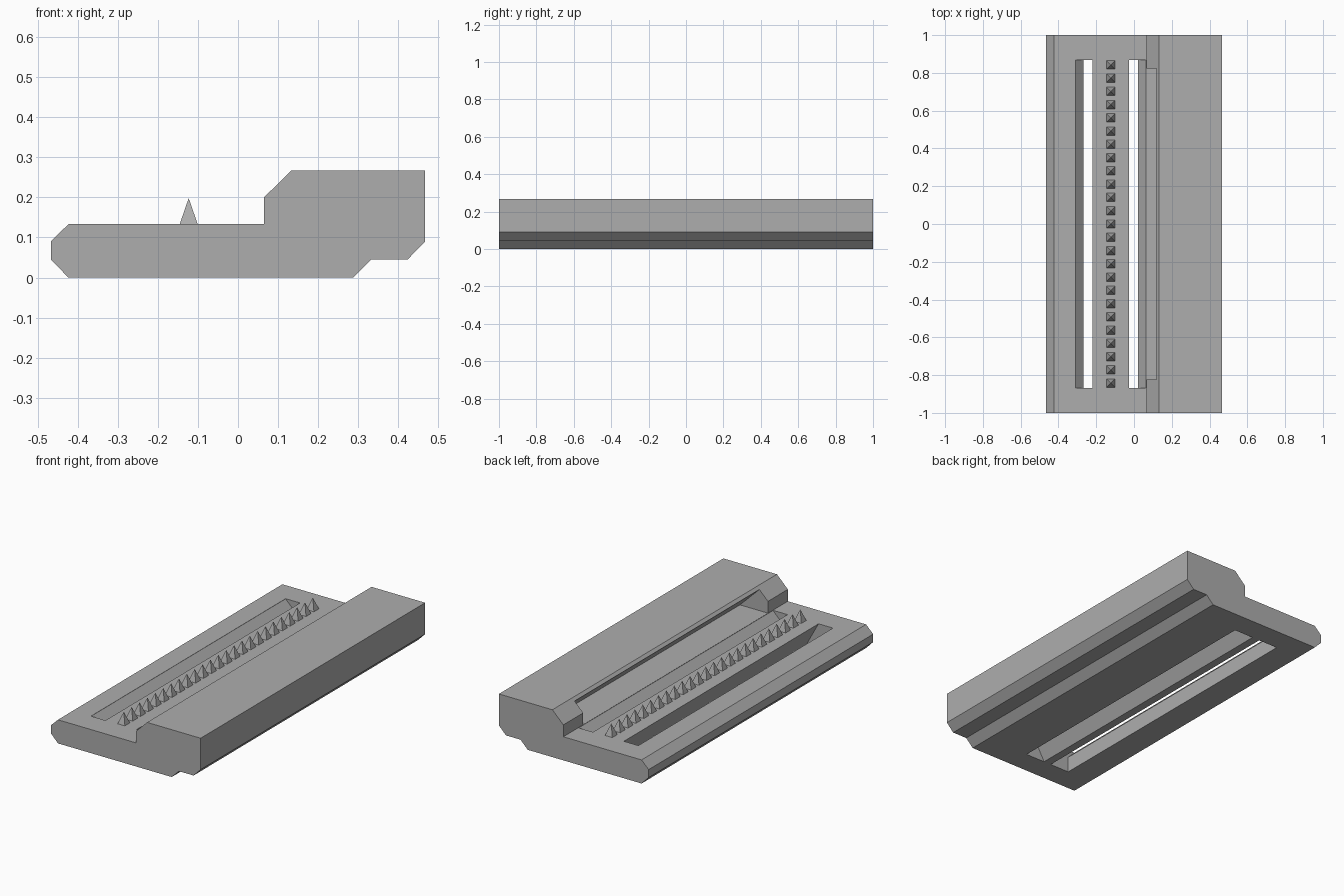
import bpy, bmesh

cube = bpy.data.objects.get("Cube")
if cube:
    bpy.data.objects.remove(cube, do_unlink=True)

grey = bpy.data.materials.new("plain_grey")
grey.use_nodes = True
GREY = (0.42, 0.42, 0.42, 1)
grey.diffuse_color = GREY
grey.node_tree.nodes["Principled BSDF"].inputs["Base Color"].default_value = GREY


def finish(bm, name):
    bmesh.ops.recalc_face_normals(bm, faces=bm.faces)
    mesh = bpy.data.meshes.new(name)
    bm.to_mesh(mesh)
    bm.free()
    mesh.materials.append(grey)
    obj = bpy.data.objects.new(name, mesh)
    bpy.context.collection.objects.link(obj)
    return obj


def extrude_profile(name, profile, half_length):
    """Extrude an (x, z) outline along y, centred on y = 0."""
    bm = bmesh.new()
    face = bm.faces.new([bm.verts.new((x, -half_length, z)) for x, z in profile])
    moved = bmesh.ops.extrude_face_region(bm, geom=[face])["geom"]
    verts = [v for v in moved if isinstance(v, bmesh.types.BMVert)]
    bmesh.ops.translate(bm, verts=verts, vec=(0, 2 * half_length, 0))
    return finish(bm, name)


def cut(target, cutter):
    cutter.hide_render = True
    mod = target.modifiers.new("cut", "BOOLEAN")
    mod.operation = "DIFFERENCE"
    mod.solver = "EXACT"
    mod.object = cutter
    bpy.context.view_layer.objects.active = target
    bpy.ops.object.modifier_apply(modifier=mod.name)
    bpy.data.objects.remove(cutter, do_unlink=True)


# Main bar with the raised block on its left side
DECK = 0.133
body = extrude_profile("body", [
    (-0.467, 0.045), (-0.423, 0), (0.287, 0), (0.332, 0.045),
    (0.423, 0.045), (0.467, 0.09), (0.467, 0.267), (0.133, 0.267),
    (0.065, 0.2), (0.065, DECK), (-0.423, DECK), (-0.467, 0.09)], 1.0)

# Two mirrored slots, undercutting the toothed spine between them
SPINE_X = -0.123
slot = [(-0.107, -0.0133), (0.022, -0.0133), (0.022, 0.09),
        (0.064, 0.132), (0.064, 0.1463), (-0.019, 0.1463)]
cut(body, extrude_profile("left_slot_cutter", slot, 0.867))
mirrored = [(2 * SPINE_X - x, z) for x, z in slot]
cut(body, extrude_profile("right_slot_cutter", mirrored, 0.867))

# Undercut notch along the inner side of the block
floor = DECK + 0.0005
notch = [(0.03, floor), (0.24, floor), (0.118, 0.253), (0.07, 0.301), (0.03, 0.301)]
cut(body, extrude_profile("notch_cutter", notch, 0.823))

# Row of pyramid teeth on the spine
TEETH, HALF, HEIGHT, REACH = 25, 0.0225, 0.065, 0.842
bm = bmesh.new()
for i in range(TEETH):
    y = -REACH + 2 * REACH * i / (TEETH - 1)
    base = [bm.verts.new((SPINE_X + sx * HALF, y + sy * HALF, DECK))
            for sx, sy in ((-1, -1), (1, -1), (1, 1), (-1, 1))]
    tip = bm.verts.new((SPINE_X, y, DECK + HEIGHT))
    bm.faces.new(base)
    for k in range(4):
        bm.faces.new((base[k], base[(k + 1) % 4], tip))
finish(bm, "teeth")
